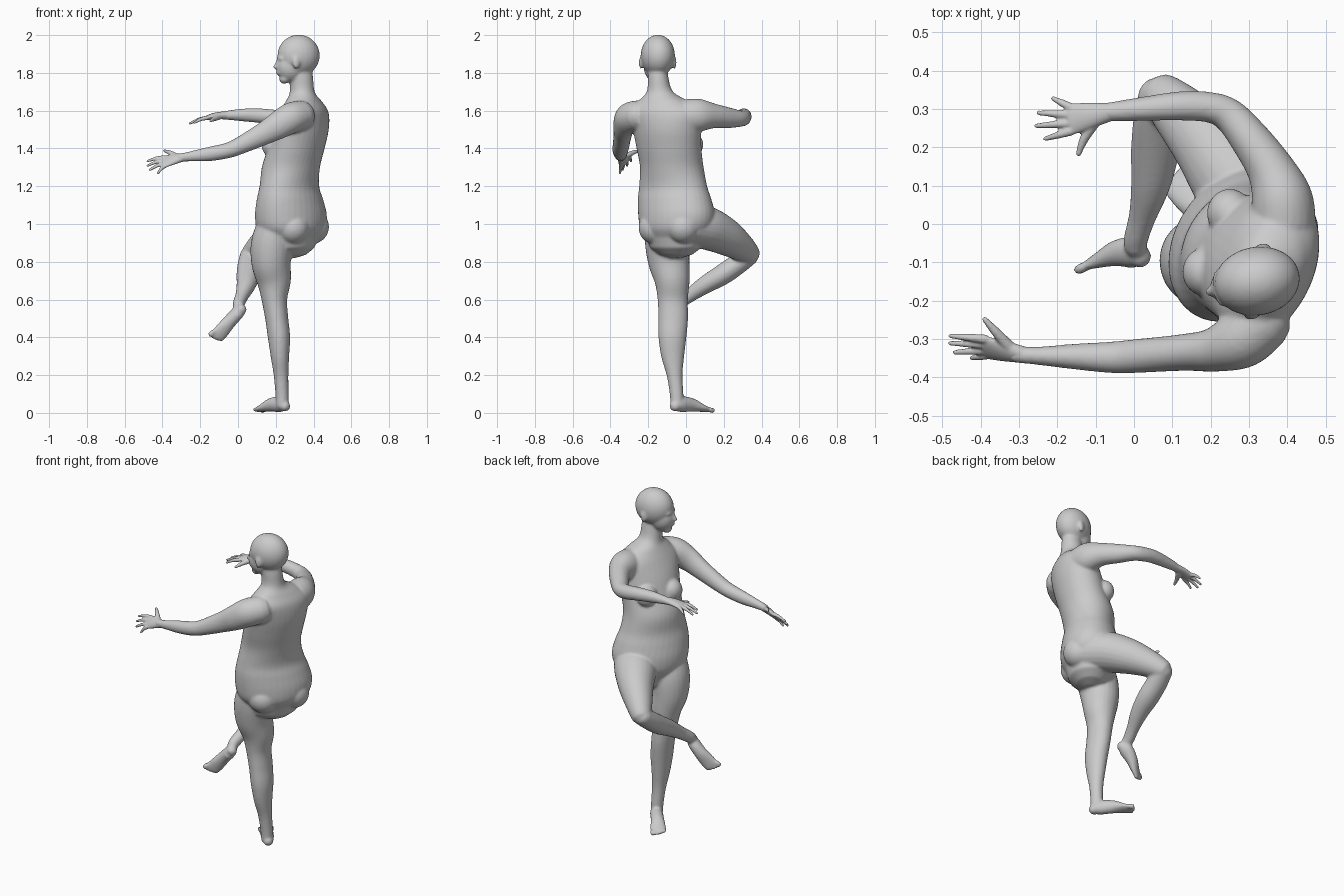
import bpy, bmesh, math
from mathutils import Vector, Matrix


def spline(pts, steps=5):
    """Catmull-Rom through rows of numbers."""
    rows = []
    for i in range(len(pts) - 1):
        p0, p1, p2, p3 = (pts[max(i - 1, 0)], pts[i], pts[i + 1], pts[min(i + 2, len(pts) - 1)])
        for s in range(steps):
            t = s / steps
            rows.append([0.5 * (2 * b + (c - a) * t + (2 * a - 5 * b + 4 * c - d) * t * t
                                + (3 * b - a - 3 * c + d) * t ** 3)
                         for a, b, c, d in zip(p0, p1, p2, p3)])
    return rows + [list(pts[-1])]


def loft(bm, pts, side=(0, 1, 0), n=24, turn=None):
    """Elliptic tube with rounded ends; rows are x, y, z, half width, half depth."""
    if turn:
        pts = [p + (r,) for p, r in zip(pts, turn)]
    rows = spline(pts)
    cs = [Vector(r[:3]) for r in rows]
    rings = []
    for i, r in enumerate(rows):
        t = (cs[min(i + 1, len(cs) - 1)] - cs[max(i - 1, 0)]).normalized()
        s = Vector(side)
        if turn:
            t = Vector((0, 0, 1))
            s = Vector((math.sin(math.radians(r[5])), math.cos(math.radians(r[5])), 0))
        u = (s - t * s.dot(t)).normalized()
        rings.append((cs[i], t, u, t.cross(u), r[3], r[4]))

    def cap(ring, sign):
        c, t, u, v, a, b = ring
        out = []
        for deg in (30, 55, 78):
            k, h = math.cos(math.radians(deg)), math.sin(math.radians(deg))
            out.append((c + t * sign * h * min(a, b) * 0.8, t, u, v, a * k, b * k))
        return out
    rings = cap(rings[0], -1)[::-1] + rings + cap(rings[-1], 1)
    loops = []
    for c, t, u, v, a, b in rings:
        loops.append([bm.verts.new(c + u * a * math.cos(2 * math.pi * j / n)
                                   + v * b * math.sin(2 * math.pi * j / n)) for j in range(n)])
    for A, B in zip(loops, loops[1:]):
        for j in range(n):
            bm.faces.new((A[j], A[(j + 1) % n], B[(j + 1) % n], B[j]))
    bm.faces.new(loops[0][::-1])
    bm.faces.new(loops[-1])


def ball(bm, c, r, yaw=0):
    r = (r, r, r) if isinstance(r, (int, float)) else r
    m = Matrix.Translation(c) @ Matrix.Rotation(math.radians(yaw), 4, 'Z') @ Matrix.Diagonal((*r, 1))
    bmesh.ops.create_uvsphere(bm, u_segments=24, v_segments=16, radius=1, matrix=m)


def finish(bm, name, voxel, smooth):
    """Fuse the overlapping volumes into one smooth skin."""
    bmesh.ops.recalc_face_normals(bm, faces=bm.faces[:])
    me = bpy.data.meshes.new(name)
    bm.to_mesh(me)
    bm.free()
    for p in me.polygons:
        p.use_smooth = True
    ob = bpy.data.objects.new(name, me)
    bpy.context.collection.objects.link(ob)
    rm = ob.modifiers.new("fuse", 'REMESH')
    rm.mode, rm.voxel_size, rm.use_smooth_shade = 'VOXEL', voxel, True
    sm = ob.modifiers.new("soften", 'SMOOTH')
    sm.factor, sm.iterations = 0.5, smooth


body = bmesh.new()

# Torso and neck, twisting from hips to shoulders
loft(body, [(.275, -.055, .93, .165, .14), (.28, -.05, .98, .208, .165), (.28, -.05, 1.05, .222, .168),
            (.275, -.06, 1.13, .212, .155), (.272, -.068, 1.2, .193, .142), (.28, -.075, 1.3, .174, .148),
            (.308, -.09, 1.4, .178, .143), (.333, -.1, 1.5, .188, .138), (.35, -.11, 1.59, .195, .118),
            (.348, -.12, 1.65, .135, .09), (.34, -.138, 1.7, .07, .066), (.335, -.148, 1.78, .054, .062),
            (.33, -.15, 1.83, .05, .06)],
     n=36, turn=[38, 38, 38, 35, 32, 28, 26, 24, 20, 18, 5, -8, -10])
# Buttocks and breasts
ball(body, (.29, -.163, .98), .088)
ball(body, (.392, -.015, .985), .09)
ball(body, (.186, -.125, 1.415), (.06, .064, .065))
ball(body, (.25, .028, 1.42), (.06, .064, .065))

# Head: skull, face, jaw, nose, brow, lips, ears
ball(body, (.321, -.149, 1.892), (.113, .09, .11), 10)
ball(body, (.278, -.158, 1.835), (.078, .066, .085), 10)
ball(body, (.246, -.165, 1.768), (.028, .034, .026), 10)
ball(body, (.213, -.173, 1.843), (.02, .012, .024), 10)
ball(body, (.2, -.176, 1.832), (.015, .014, .011), 10)
ball(body, (.222, -.17, 1.876), (.016, .05, .012), 10)
ball(body, (.215, -.172, 1.8), (.014, .024, .012), 10)
for x, y in ((.335, -.061), (.308, -.239)):
    ball(body, (x, y, 1.855), (.02, .01, .034), 10)

# Standing leg
loft(body, [(.205, -.11, 1.0, .11, .1), (.182, -.1, .9, .117, .112), (.175, -.09, .8, .11, .105),
            (.19, -.073, .7, .093, .091), (.193, -.07, .6, .08, .068), (.205, -.068, .5, .079, .061),
            (.217, -.072, .4, .074, .059), (.222, -.07, .3, .061, .049), (.228, -.06, .2, .042, .039),
            (.233, -.05, .1, .036, .035), (.235, -.048, .04, .034, .034)])
# Raised leg: thigh, then shin
loft(body, [(.345, .01, 1.0, .115, .115), (.275, .105, .98, .12, .115), (.2, .205, .935, .1, .1),
            (.12, .29, .878, .076, .076), (.075, .335, .84, .06, .06)], side=(.75, .65, 0))
loft(body, [(.07, .338, .837, .058, .052), (.06, .27, .785, .062, .055), (.055, .19, .73, .063, .055),
            (.043, .1, .677, .051, .047), (.022, .02, .622, .036, .037), (.006, -.035, .583, .032, .034),
            (.004, -.06, .565, .03, .032)], side=(1, 0, 0))


def foot(pts, side):
    loft(body, pts, side=side)
    end, s = Vector(pts[-1][:3]), Vector(side).normalized()
    d = (end - Vector(pts[-2][:3])).normalized()
    for k, f, r in ((.034, .02, .014), (.014, .02, .011), (-.003, .016, .011), (-.019, .01, .01), (-.034, .003, .01)):
        b = end + s * k
        loft(body, [(*b, r, r), (*(b + d * f), r, r)], side=side, n=12)


foot([(.252, -.062, .034, .028, .027), (.225, -.03, .046, .036, .042), (.175, .03, .042, .038, .036),
      (.138, .078, .026, .045, .021), (.115, .106, .017, .044, .014)], (.77, .64, 0))
foot([(.02, -.088, .55, .028, .028), (-.002, -.075, .53, .034, .042), (-.045, -.076, .483, .037, .034),
      (-.085, -.09, .435, .043, .021), (-.11, -.1, .408, .042, .014)], (-.53, -.32, .49))

# Left arm stretched forward, right arm bent at the elbow
loft(body, [(.335, -.25, 1.575, .08, .08), (.28, -.3, 1.56, .078, .082), (.21, -.328, 1.52, .058, .073),
            (.13, -.335, 1.475, .048, .06), (0, -.345, 1.41, .044, .045), (-.06, -.348, 1.388, .041, .041),
            (-.15, -.346, 1.371, .034, .038), (-.25, -.344, 1.358, .024, .027),
            (-.31, -.34, 1.351, .022, .021)])
loft(body, [(.39, 0, 1.57, .085, .09), (.385, .07, 1.575, .08, .088), (.355, .145, 1.572, .062, .066),
            (.3, .225, 1.562, .052, .055), (.25, .282, 1.558, .045, .044), (.2, .304, 1.562, .04, .042),
            (.12, .308, 1.573, .038, .039), (.03, .301, 1.577, .032, .034), (-.05, .294, 1.576, .026, .025),
            (-.085, .29, 1.573, .024, .02)], side=(.7, .7, .05))
finish(body, "body", .0075, 5)


def hand(name, palm, side, tips, thumb):
    bm = bmesh.new()
    loft(bm, palm, side=side, n=20)
    knuckle, s = Vector(palm[-1][:3]), Vector(side).normalized()
    for k, tip in zip((.032, .011, -.011, -.03), tips):
        b, e = knuckle + s * k, Vector(tip)
        mid = (b + e) / 2 + Vector((0, 0, .005))
        loft(bm, [(*b, .012, .012), (*mid, .0095, .0095), (*e, .006, .006)], side=side, n=12)
    loft(bm, [(*p, r, r) for p, r in zip(thumb, (.017, .012, .007))], side=(0, 0, 1), n=12)
    finish(bm, name, .004, 2)


hand("left_hand", [(-.285, -.342, 1.354, .022, .022), (-.34, -.331, 1.343, .035, .018),
                   (-.388, -.322, 1.329, .041, .013)], (0, .68, .73),
     [(-.48, -.292, 1.332), (-.48, -.311, 1.308), (-.468, -.335, 1.286), (-.424, -.35, 1.268)],
     [(-.325, -.322, 1.357), (-.362, -.28, 1.378), (-.39, -.248, 1.388)])
hand("right_hand", [(-.06, .293, 1.575, .024, .022), (-.115, .283, 1.573, .034, .018),
                    (-.165, .274, 1.562, .042, .013)], (0, -1, 0),
     [(-.232, .222, 1.535), (-.256, .256, 1.532), (-.25, .29, 1.535), (-.212, .328, 1.545)],
     [(-.1, .272, 1.568), (-.13, .222, 1.555), (-.145, .182, 1.545)])
